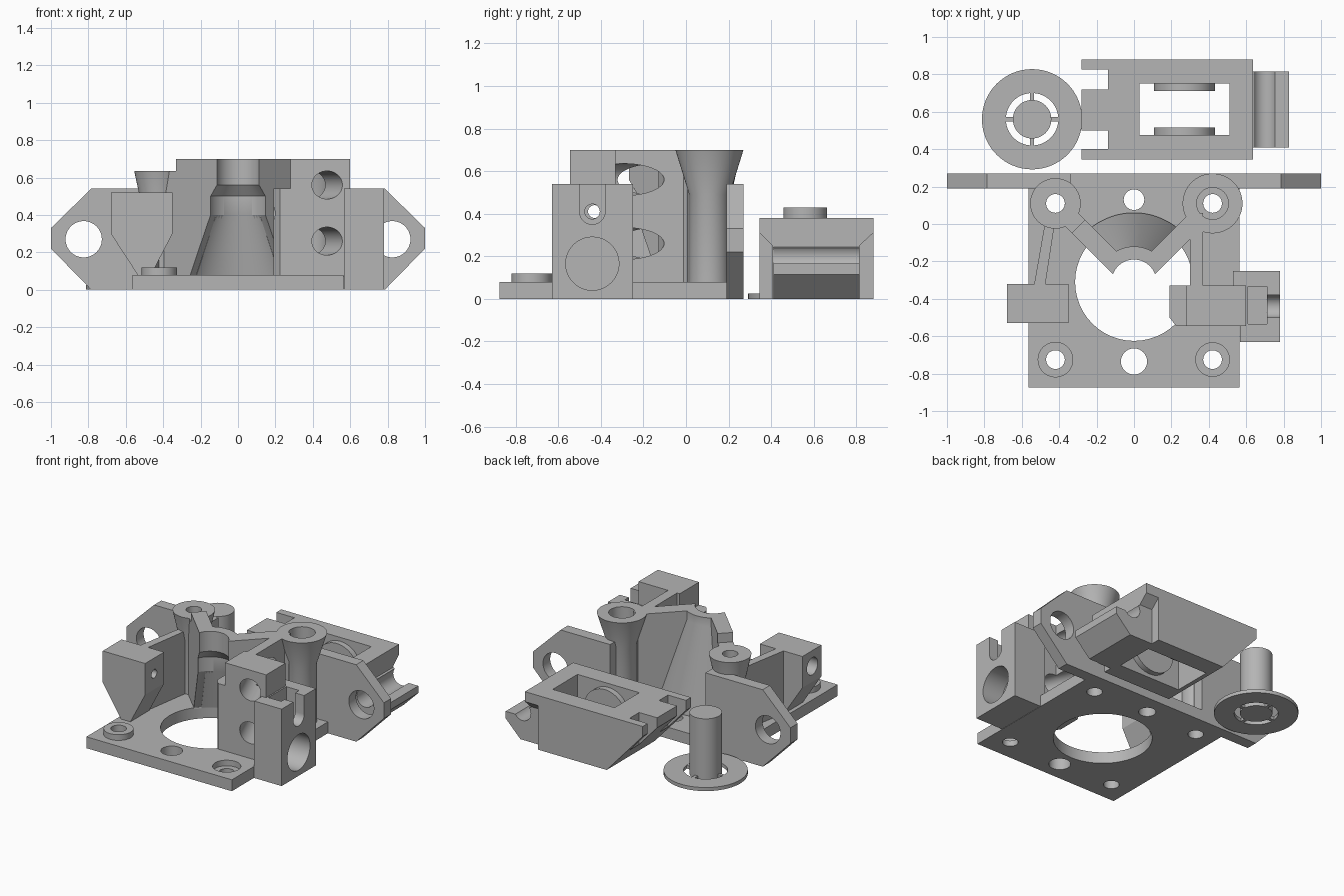
import bpy, bmesh, math
from mathutils import Matrix, Vector

if "Cube" in bpy.data.objects:
    bpy.data.objects.remove(bpy.data.objects["Cube"], do_unlink=True)

grey = bpy.data.materials.new("plain grey")
grey.use_nodes = True
grey.diffuse_color = (0.46, 0.46, 0.46, 1)
grey.node_tree.nodes["Principled BSDF"].inputs["Base Color"].default_value = (0.46, 0.46, 0.46, 1)


def finish(name, bm):
    bmesh.ops.recalc_face_normals(bm, faces=bm.faces)
    mesh = bpy.data.meshes.new(name)
    bm.to_mesh(mesh)
    bm.free()
    mesh.materials.append(grey)
    ob = bpy.data.objects.new(name, mesh)
    bpy.context.collection.objects.link(ob)
    return ob


def prism(name, pts, axis, a, b):
    """Extrude a 2D outline along an axis from a to b."""
    place = {"x": lambda p: (a, p[0], p[1]), "y": lambda p: (p[0], a, p[1]),
             "z": lambda p: (p[0], p[1], a)}[axis]
    bm = bmesh.new()
    face = bm.faces.new([bm.verts.new(place(p)) for p in pts])
    step = Vector([b - a if k == axis else 0 for k in "xyz"])
    new = bmesh.ops.extrude_face_region(bm, geom=[face])["geom"]
    bmesh.ops.translate(bm, vec=step, verts=[v for v in new if isinstance(v, bmesh.types.BMVert)])
    return finish(name, bm)


def box(name, x0, x1, y0, y1, z0, z1):
    return prism(name, [(x0, y0), (x1, y0), (x1, y1), (x0, y1)], "z", z0, z1)


def rod(name, start, end, r, r2=None, sides=48):
    """Cylinder or cone between two points."""
    start, end = Vector(start), Vector(end)
    d = end - start
    turn = d.to_track_quat("Z", "Y").to_matrix().to_4x4()
    bm = bmesh.new()
    bmesh.ops.create_cone(bm, cap_ends=True, segments=sides, radius1=r,
                          radius2=r if r2 is None else r2, depth=d.length,
                          matrix=Matrix.Translation((start + end) / 2) @ turn)
    return finish(name, bm)


def lathe(name, profile, centre, start=0, sweep=360, steps=64):
    """Sweep a closed (radius, height) outline about a vertical axis."""
    bm = bmesh.new()
    full = sweep == 360
    rings = []
    for i in range(steps if full else steps + 1):
        t = math.radians(start + sweep * i / steps)
        rings.append([bm.verts.new((centre[0] + r * math.cos(t), centre[1] + r * math.sin(t), z))
                      for r, z in profile])
    n = len(profile)
    for i in range(steps):
        a, b = rings[i], rings[(i + 1) % len(rings)]
        for j in range(n):
            k = (j + 1) % n
            bm.faces.new((a[j], a[k], b[k], b[j]))
    if not full:
        bm.faces.new(rings[0])
        bm.faces.new(rings[-1])
    bmesh.ops.remove_doubles(bm, verts=bm.verts, dist=1e-5)
    return finish(name, bm)


def cut(ob, *cutters):
    for c in cutters:
        m = ob.modifiers.new("cut", "BOOLEAN")
        m.operation, m.solver, m.object = "DIFFERENCE", "EXACT", c
        bpy.context.view_layer.objects.active = ob
        bpy.ops.object.modifier_apply(modifier=m.name)
        bpy.data.objects.remove(c, do_unlink=True)
    return ob


def drill(x, y, r, z0=-0.1, z1=1):
    return rod("drill", (x, y, z0), (x, y, z1), r)


MID = (0, -0.31)
POST_X, POST_Y, BOSS_Y = 0.42, 0.11, -0.725


def cavity():
    outline = [(0, -0.02), (0.3, -0.02), (0.315, 0.08), (0.165, 0.4), (0.165, 0.5),
               (0.12, 0.56), (0.12, 0.8), (0, 0.8)]
    return lathe("cavity", outline, MID)


# Base plate with large opening, screw holes and one recessed seat
base = box("base_plate", -0.565, 0.565, -0.875, 0.27, 0, 0.08)
cut(base, drill(*MID, 0.315), drill(0, -0.735, 0.07), drill(0, 0.13, 0.055),
    drill(POST_X, BOSS_Y, 0.09, 0.04), *[drill(s * POST_X, y, 0.05)
                                         for s in (-1, 1) for y in (POST_Y, BOSS_Y)])
cut(rod("front_boss", (-POST_X, BOSS_Y, 0.07), (-POST_X, BOSS_Y, 0.12), 0.095),
    drill(-POST_X, BOSS_Y, 0.05))

# Flared screw posts
for name, x, top, flare, neck in (("left_post", POST_X, 0.7, 0.16, 0.49),
                                  ("right_post", -POST_X, 0.635, 0.135, 0.45)):
    outline = [(0.05, 0.07), (0.095, 0.07), (0.095, neck), (flare, top), (0.05, top)]
    post = lathe(name, outline, (x, POST_Y))
    if x > 0:
        cut(post, drill(x, POST_Y, 0.085, 0.58))

# Funnel shell and its two radial arms
lathe("funnel", [(0.312, 0.07), (0.37, 0.07), (0.37, 0.1), (0.19, 0.64), (0.19, 0.7), (0.12, 0.7),
                 (0.12, 0.56), (0.165, 0.5), (0.165, 0.4), (0.312, 0.08)], MID, 45, 90, 32)
for name, angle, parts in (("left_arm", 45, [(0.5, 0.7)]),
                           ("right_arm", 135, [(0.42, 0.7), (0.51, 0.634)])):
    for reach, top in parts:
        arm = box(name, 0.05, reach, -0.05, 0.05, 0.07, top)
        arm.data.transform(Matrix.Translation((*MID, 0)) @ Matrix.Rotation(math.radians(angle), 4, "Z"))
        cut(arm, cavity())

# Mounting ears along the back
for name, s, inner in (("left_ear", 1, 0.4), ("right_ear", -1, 0.34)):
    pts = [(inner, 0), (0.785, 0), (1, 0.22), (1, 0.33), (0.785, 0.54), (inner, 0.54)]
    ear = prism(name, [(s * x, z) for x, z in pts], "y", 0.19, 0.27)
    cut(ear, rod("drill", (s * 0.825, 0, 0.27), (s * 0.825, 1, 0.27), 0.097))
    cut(ear, drill(s * POST_X, POST_Y, 0.09))

# Right tapered block and its bracing wall
block = prism("right_block", [(-0.68, 0.52), (-0.35, 0.52), (-0.35, 0.3), (-0.47, 0.07),
                              (-0.53, 0.07), (-0.68, 0.3)], "y", -0.53, -0.32)
cut(block, rod("drill", (-1, -0.43, 0.41), (0, -0.43, 0.41), 0.03),
    rod("drill", (-1, -0.43, 0.41), (-0.57, -0.43, 0.41), 0.06))
prism("right_wall", [(-0.535, -0.33), (-0.475, -0.33), (-0.42, 0.03), (-0.47, 0.04)], "z", 0.07, 0.52)

# Left block, stepped at the top, with angled bores
block = box("left_block", 0.28, 0.6, -0.545, -0.33, 0.07, 0.7)
lower = prism("left_block_lower", [(0.29, -0.545), (0.225, -0.545), (0.19, -0.5), (0.19, -0.33),
                                   (0.29, -0.33)], "z", 0.08, 0.54)
wall = box("left_wall", 0.3, 0.37, -0.34, 0.06, 0.07, 0.7)
for z in (0.56, 0.26):
    for part in (block, wall):
        cut(part, rod("bore", (0.5, -0.6, z), (0.3, -0.13, z), 0.075))
for part in (block, lower):
    cut(part, rod("drill", (0, -0.44, 0.41), (1, -0.44, 0.41), 0.035))
cut(lower, rod("drill", (0.1, -0.44, 0.41), (0.23, -0.44, 0.41), 0.07))

# Left outer bracket with nut pocket, slot and round recess
bracket = box("left_bracket", 0.567, 0.78, -0.63, -0.25, 0, 0.54)
cut(bracket, box("pocket", 0.61, 0.71, -0.535, -0.335, 0.33, 0.6),
    box("slot", 0.7, 0.9, -0.5, -0.38, 0.41, 0.6),
    rod("slot_floor", (0.7, -0.44, 0.41), (0.9, -0.44, 0.41), 0.06),
    rod("recess", (0.62, -0.44, 0.165), (0.9, -0.44, 0.165), 0.125),
    rod("drill", (0.5, -0.44, 0.41), (0.9, -0.44, 0.41), 0.035))
box("left_block_back", 0.53, 0.6, -0.335, -0.25, 0.07, 0.54)

# Separate lever: sloped forked end, window and narrowed tail
lever = prism("lever", [(-0.28, 0.38), (0.635, 0.38), (0.635, 0), (0, 0), (-0.28, 0.31)],
              "y", 0.345, 0.88)
cut(lever, box("window", 0.03, 0.51, 0.475, 0.75, -1, 1),
    box("notch", -0.4, -0.14, 0.4, 0.5, -1, 1), box("notch", -0.4, -0.14, 0.72, 0.825, -1, 1),
    prism("relief", [(0.3, 0.345), (0.345, 0.31), (0.405, 0.25), (0.405, -0.1), (0.3, -0.1)], "x", 0.535, 0.7),
    prism("relief", [(0.9, 0.345), (0.88, 0.31), (0.815, 0.25), (0.815, -0.1), (0.9, -0.1)], "x", 0.535, 0.7))
for y0, y1 in ((0.47, 0.515), (0.71, 0.755)):
    rod("lever_bearing_seat", (0.27, y0, 0.19), (0.27, y1, 0.19), 0.163)

# Hooked lip on the lever tail
hook = prism("lever_hook", [(0.62, 0), (0.715, 0), (0.83, 0.115), (0.83, 0.165), (0.62, 0.25)],
             "y", 0.41, 0.815)
cut(hook, rod("groove", (0.7, 0, 0.2), (0.7, 1, 0.2), 0.065), box("level", 0.7, 1, 0, 1, 0.165, 1))

# Loose pin held in a thin ring by four tabs
PIN = (-0.545, 0.56)
lathe("pin_ring", [(0.14, 0), (0.268, 0), (0.268, 0.025), (0.14, 0.025)], PIN)
rod("pin", (*PIN, 0), (*PIN, 0.43), 0.103)
box("pin_tabs_across", PIN[0] - 0.15, PIN[0] + 0.15, PIN[1] - 0.011, PIN[1] + 0.011, 0, 0.024)
box("pin_tabs_along", PIN[0] - 0.011, PIN[0] + 0.011, PIN[1] - 0.15, PIN[1] + 0.15, 0, 0.024)

# Smooth round surfaces, keep edges crisp
bpy.ops.object.select_all(action="DESELECT")
for ob in bpy.context.collection.objects:
    if ob.type == "MESH":
        ob.select_set(True)
        bpy.context.view_layer.objects.active = ob
bpy.ops.object.shade_smooth_by_angle(angle=math.radians(25))
